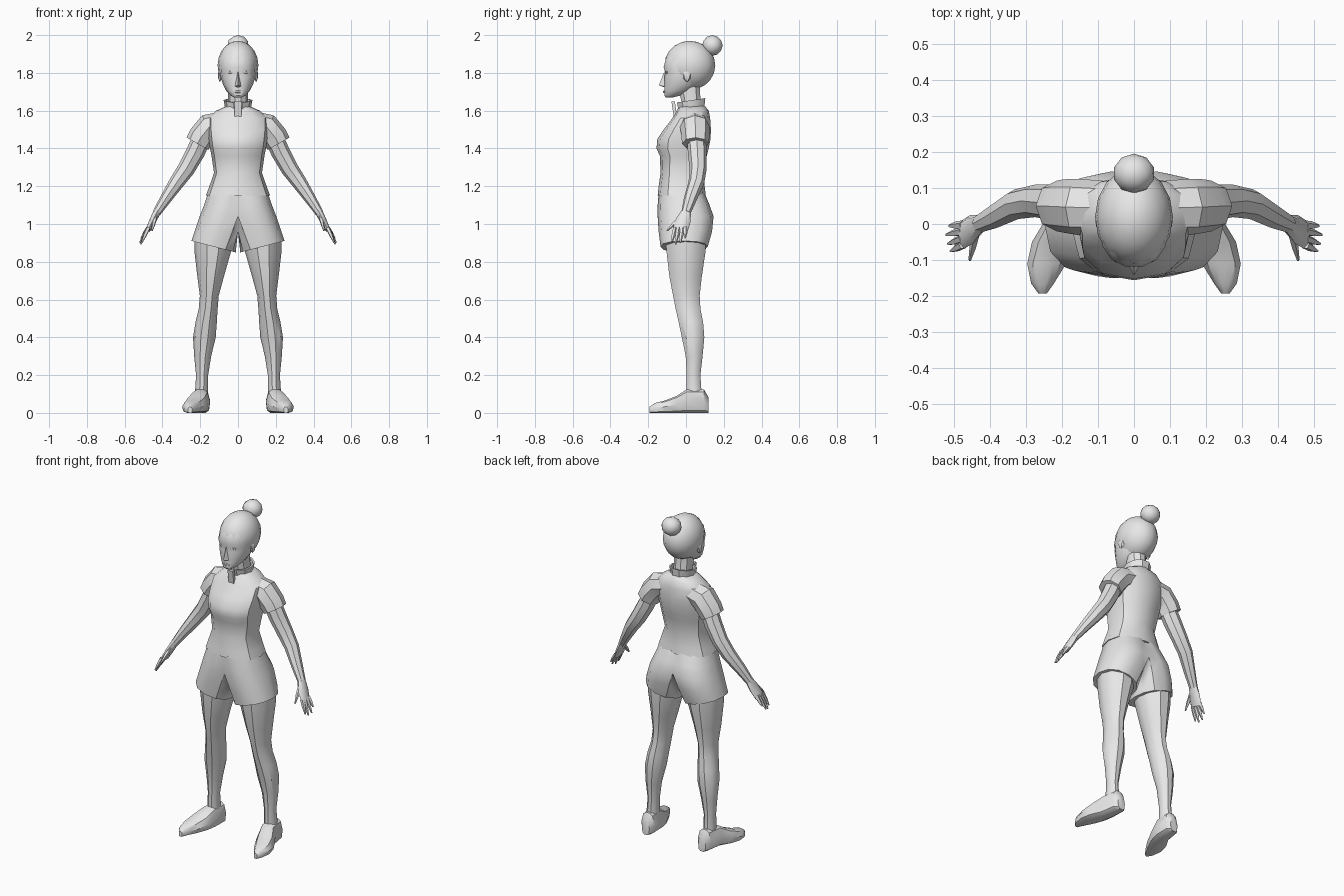
import bpy, bmesh, math
from mathutils import Vector

if "Cube" in bpy.data.objects:
    bpy.data.objects.remove(bpy.data.objects["Cube"])

GREY = bpy.data.materials.new("plain_grey")
GREY.diffuse_color = (0.8, 0.8, 0.8, 1)
GREY.use_nodes = True
GREY.node_tree.nodes["Principled BSDF"].inputs["Base Color"].default_value = GREY.diffuse_color


def power(v, p):
    return math.copysign(abs(v) ** p, v)


def finish(name, bm, mirror=False, angle=35):
    """Turn a bmesh into a shaded object, optionally mirrored across x = 0."""
    bmesh.ops.recalc_face_normals(bm, faces=bm.faces)
    mesh = bpy.data.meshes.new(name)
    bm.to_mesh(mesh)
    bm.free()
    mesh.materials.append(GREY)
    ob = bpy.data.objects.new(name, mesh)
    bpy.context.collection.objects.link(ob)
    bpy.ops.object.select_all(action='DESELECT')
    ob.select_set(True)
    bpy.context.view_layer.objects.active = ob
    bpy.ops.object.shade_smooth_by_angle(angle=math.radians(angle))
    if mirror:
        ob.modifiers.new("Mirror", 'MIRROR')
    return ob


def skin(bm, rings, caps=True):
    """Bridge rings of points with quads and close the ends."""
    loops = [[bm.verts.new(p) for p in ring] for ring in rings]
    n = len(loops[0])
    for a, b in zip(loops, loops[1:]):
        for i in range(n):
            j = (i + 1) % n
            bm.faces.new((a[i], a[j], b[j], b[i]))
    if caps:
        bm.faces.new(loops[0])
        bm.faces.new(loops[-1])


def slice_ring(z, x0, x1, y0, y1, n=8, p=1.0, sx=0.0, sy=0.0):
    """Horizontal cross-section between x0..x1 and y0..y1, tilted by sx, sy."""
    cx, cy, rx, ry = (x0 + x1) / 2, (y0 + y1) / 2, (x1 - x0) / 2, (y1 - y0) / 2
    pts = []
    for i in range(n):
        a = 2 * math.pi * i / n
        dx, dy = rx * power(math.cos(a), p), ry * power(math.sin(a), p)
        pts.append(Vector((cx + dx, cy + dy, z + sx * dx + sy * dy)))
    return pts


def body(name, rows, n=12, p=1.0, caps=True, sy=0.0):
    """Symmetric loft from rows of (z, half width, front y, back y)."""
    bm = bmesh.new()
    skin(bm, [slice_ring(z, -w, w, f, b, n, p, 0, sy) for z, w, f, b in rows], caps)
    return finish(name, bm)


def tube(bm, path, n=8):
    """Tube through (x, y, z, radius across y, radius through) points."""
    pts = [Vector(q[:3]) for q in path]
    rings = []
    for i, q in enumerate(path):
        d = (pts[min(i + 1, len(pts) - 1)] - pts[max(i - 1, 0)]).normalized()
        u = Vector((0, 1, 0))
        u = (u - d * u.dot(d)).normalized()
        v = d.cross(u)
        rings.append([pts[i] + u * q[3] * math.cos(2 * math.pi * k / n)
                      + v * q[4] * math.sin(2 * math.pi * k / n) for k in range(n)])
    skin(bm, rings)


def ball(name, loc, size, mirror=False, sub=2):
    bm = bmesh.new()
    bmesh.ops.create_icosphere(bm, subdivisions=sub, radius=1)
    for v in bm.verts:
        v.co = Vector(loc) + Vector([a * b for a, b in zip(v.co, size)])
    return finish(name, bm, mirror)


# Shirt body, waist to neckline
body("shirt", [
    (1.15, .17, -.15, .105), (1.19, .155, -.146, .10), (1.27, .127, -.135, .09),
    (1.36, .14, -.138, .11), (1.40, .148, -.156, .12), (1.45, .155, -.152, .13),
    (1.50, .16, -.118, .132), (1.56, .16, -.072, .128), (1.60, .115, -.05, .12),
    (1.625, .06, -.035, .10)], p=.8)

# Sleeves
bm = bmesh.new()
tube(bm, [(.09, .045, 1.53, .075, .065), (.15, .047, 1.515, .078, .072),
          (.195, .05, 1.46, .074, .07), (.215, .05, 1.425, .07, .066)])
finish("sleeve", bm, True)

# Collar with a thin rolled lip, and front zip tab
body("collar", [(1.60, .066, -.04, .10), (1.655, .076, -.052, .106),
                (1.655, .066, -.042, .096), (1.61, .056, -.03, .09)],
     n=10, caps=False, sy=.15)
bm = bmesh.new()
bmesh.ops.create_cube(bm, size=1)
for v in bm.verts:
    v.co = Vector((v.co.x * .035, -.062 + v.co.y * .018 - v.co.z * .012, 1.608 + v.co.z * .08))
finish("zip_tab", bm)

# Shorts: one half, flattened on the centre line, then mirrored
bm = bmesh.new()
rings = [slice_ring(1.16, -.10, .16, -.145, .10, 12, .85),
         slice_ring(1.10, -.09, .18, -.15, .125, 12, .85),
         slice_ring(1.04, -.08, .203, -.15, .146, 12, .85),
         slice_ring(.96, -.03, .23, -.145, .138, 12, .9),
         slice_ring(.88, .012, .246, -.135, .115, 12, .9, .26)]
for ring in rings:
    for q in ring:
        q.x = max(q.x, 0)
skin(bm, rings)
inner = [f for f in bm.faces if all(v.co.x < .0005 for v in f.verts)]
bmesh.ops.delete(bm, geom=inner, context='FACES')
finish("shorts", bm, True)

# Legs
bm = bmesh.new()
skin(bm, [slice_ring(z, a, b, f, k, 10) for z, a, b, f, k in [
    (.93, .03, .232, -.115, .11), (.85, .038, .23, -.108, .108),
    (.72, .075, .215, -.092, .088), (.62, .102, .202, -.072, .076),
    (.55, .108, .208, -.058, .08), (.48, .112, .225, -.042, .094),
    (.40, .118, .238, -.025, .10), (.30, .142, .232, -.004, .09),
    (.20, .158, .222, .002, .078), (.10, .158, .228, 0, .085)]])
finish("leg", bm, True)

# Shoes: flat-soled sections from heel to toe
bm = bmesh.new()
rings = []
for y, x0, x1, h in [(.118, .165, .215, .085), (.095, .147, .235, .125), (.005, .148, .25, .125),
                     (-.05, .16, .283, .09), (-.11, .188, .296, .066),
                     (-.165, .222, .285, .052), (-.193, .242, .265, .032)]:
    ring = []
    for i in range(10):
        c, s = math.cos(math.pi * i / 5), math.sin(math.pi * i / 5)
        taper = 1 - .3 * max(s, 0)
        ring.append(Vector(((x0 + x1) / 2 + power(c, .7) * (x1 - x0) / 2 * taper, y,
                            max(0, h / 2 + h / 2 * power(s, .5) / power(math.sin(.4 * math.pi), .5)))))
    rings.append(ring)
skin(bm, rings)
finish("shoe", bm, True)

# Arms
bm = bmesh.new()
tube(bm, [(.185, .053, 1.47, .05, .05), (.225, .06, 1.38, .05, .05),
          (.275, .064, 1.29, .045, .046), (.325, .055, 1.22, .042, .04),
          (.385, .022, 1.13, .034, .03), (.43, 0, 1.06, .025, .022)])
finish("arm", bm, True)

# Hands: flat palm, four fingers and a thumb
bm = bmesh.new()
tube(bm, [(.425, .003, 1.07, .024, .021), (.45, -.014, 1.02, .04, .018),
          (.475, -.03, .97, .04, .014)])
for base, tip in [((.475, -.058, .98), (.508, -.075, .905)), ((.475, -.04, .98), (.515, -.055, .893)),
                  ((.475, -.02, .98), (.52, -.03, .90)), ((.475, -.002, .98), (.512, -.005, .925)),
                  ((.437, -.025, 1.04), (.455, -.10, .965))]:
    mid = [(a + b) / 2 for a, b in zip(base, tip)]
    tube(bm, [(*base, .012, .012), (*mid, .011, .010), (*tip, .004, .004)], 5)
finish("hand", bm, True)

# Neck and face
body("neck", [(1.57, .06, -.025, .095), (1.64, .053, -.025, .08), (1.75, .055, -.05, .075)], n=10)
body("face", [
    (1.67, .02, -.108, -.07), (1.68, .038, -.116, -.03), (1.705, .062, -.116, .03),
    (1.74, .08, -.115, .07), (1.78, .092, -.116, .09), (1.805, .095, -.113, .10),
    (1.83, .096, -.121, .10), (1.88, .09, -.108, .10), (1.91, .075, -.082, .09),
    (1.935, .055, -.055, .08)], n=14, p=.92)

# Nose wedge
bm = bmesh.new()
bridge, tip, left, right, root = [bm.verts.new(c) for c in [
    (0, -.114, 1.81), (0, -.143, 1.735), (-.019, -.108, 1.727), (.019, -.108, 1.727), (0, -.11, 1.722)]]
for f in [(bridge, left, tip), (bridge, tip, right), (left, root, tip), (root, right, tip),
          (bridge, right, root, left)]:
    bm.faces.new(f)
finish("nose", bm)

# Lips, eyes and ears
ball("lips", (0, -.113, 1.70), (.024, .009, .009), sub=1)
ball("eye", (.04, -.101, 1.803), (.018, .008, .008), True, 1)
ball("ear", (.096, .005, 1.785), (.012, .022, .034), True, 1)

# Hair cap trimmed along the hairline, and bun
bm = bmesh.new()
bmesh.ops.create_uvsphere(bm, u_segments=16, v_segments=10, radius=1)
for v in bm.verts:
    v.co = Vector((v.co.x * .108, .02 + v.co.y * .135, 1.84 + v.co.z * .13))
bmesh.ops.bisect_plane(bm, geom=bm.verts[:] + bm.edges[:] + bm.faces[:], clear_outer=True,
                       plane_co=(0, -.105, 1.87), plane_no=(0, -1, -1))
finish("hair", bm)
ball("hair_bun", (0, .14, 1.945), (.058, .055, .055))
